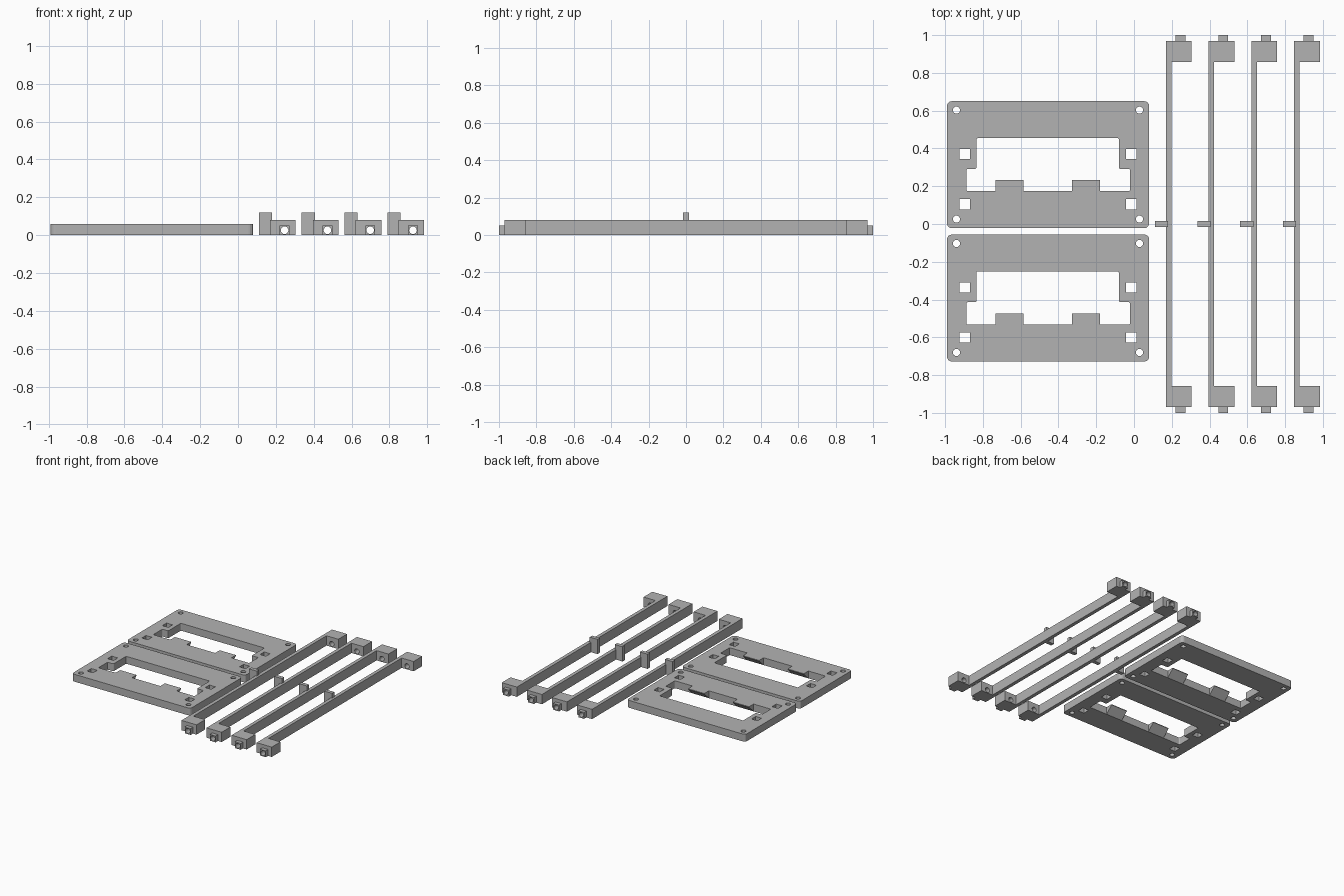
import bpy, bmesh, math
from mathutils import Vector

cube = bpy.data.objects.get("Cube")
if cube:
    bpy.data.objects.remove(cube, do_unlink=True)

grey = bpy.data.materials.new("light grey plastic")
grey.use_nodes = True
grey.diffuse_color = (0.45, 0.45, 0.45, 1)
grey.node_tree.nodes["Principled BSDF"].inputs["Base Color"].default_value = grey.diffuse_color


def prism(name, outline, start, end, radius=0, axis="Z"):
    """Extrude an outline along z (points x, y), x (points y, z) or y (points x, z)."""
    place = {"Z": lambda a, b, c: (a, b, c),
             "X": lambda a, b, c: (c, a, b),
             "Y": lambda a, b, c: (a, c, b)}[axis]
    bm = bmesh.new()
    face = bm.faces.new([bm.verts.new(place(a, b, start)) for a, b in outline])
    out = bmesh.ops.extrude_face_region(bm, geom=[face])
    moved = [v for v in out["geom"] if isinstance(v, bmesh.types.BMVert)]
    bmesh.ops.translate(bm, verts=moved, vec=Vector(place(0, 0, end - start)))
    bmesh.ops.recalc_face_normals(bm, faces=bm.faces)
    if radius:
        sides = [e for e in bm.edges if abs(e.verts[0].co.z - e.verts[1].co.z) > 0.001]
        bmesh.ops.bevel(bm, geom=sides, offset=radius, segments=4, profile=0.5, affect="EDGES")
    mesh = bpy.data.meshes.new(name)
    bm.to_mesh(mesh)
    bm.free()
    mesh.materials.append(grey)
    obj = bpy.data.objects.new(name, mesh)
    bpy.context.collection.objects.link(obj)
    return obj


def rect(x0, x1, y0, y1):
    return [(x0, y0), (x1, y0), (x1, y1), (x0, y1)]


def circle(x, y, r, n=24):
    return [(x + r * math.cos(math.tau * i / n), y + r * math.sin(math.tau * i / n))
            for i in range(n)]


def combine(base, other, operation):
    """Apply a boolean and discard the second object."""
    mod = base.modifiers.new("join", "BOOLEAN")
    mod.operation, mod.solver, mod.object = operation, "EXACT", other
    bpy.context.view_layer.objects.active = base
    bpy.ops.object.modifier_apply(modifier=mod.name)
    bpy.data.objects.remove(other, do_unlink=True)


def repeat(obj, name, offset):
    copy = bpy.data.objects.new(name, obj.data)
    copy.location = offset
    bpy.context.collection.objects.link(copy)


# Frame plate, with its stepped window
thick = 0.06
low, high = -0.1, 0.2
plate = prism("back_frame_plate", rect(-0.99, 0.08, -0.022, 0.65), 0, thick, 0.025)
window = [(-0.887, 0.174), (-0.021, 0.174), (-0.021, 0.292), (-0.08, 0.292),
          (-0.08, 0.455), (-0.834, 0.455), (-0.834, 0.292), (-0.887, 0.292)]
combine(plate, prism("window_cutter", window, low, high, 0.008), "DIFFERENCE")

# Round corner holes and square peg sockets
for x in (-0.94, 0.029):
    for y in (0.026, 0.603):
        combine(plate, prism("hole_cutter", circle(x, y, 0.019), low, high), "DIFFERENCE")
for x in (-0.896, -0.015):
    for y in (0.105, 0.37):
        socket = rect(x - 0.027, x + 0.027, y - 0.027, y + 0.027)
        combine(plate, prism("socket_cutter", socket, low, high), "DIFFERENCE")

# Window tabs, sloped underneath
wedge = [(0.15, 0), (0.174, 0), (0.232, thick - 0.005), (0.232, thick), (0.15, thick)]
for x0, x1 in ((-0.732, -0.585), (-0.328, -0.181)):
    combine(plate, prism("window_tab", wedge, x0, x1, axis="X"), "UNION")
repeat(plate, "front_frame_plate", (0, -0.706, 0))

# Connecting rod with an end block and peg at each end
rod = prism("connecting_rod_1", rect(0.169, 0.198, -0.967, 0.967), 0, 0.08)
for side in (-1, 1):
    block = prism("end_block", rect(0.169, 0.305, 0, 0.08), side * 0.858, side * 0.97, axis="Y")
    combine(rod, block, "UNION")
    peg = prism("end_peg", rect(0.22, 0.272, 0, 0.052), side * 0.93, side, axis="Y")
    combine(rod, peg, "UNION")

# Upright stop in the middle, and the screw bore along the pegs
combine(rod, prism("middle_stop", rect(0.11, 0.18, -0.015, 0.015), 0, 0.12), "UNION")
bore = prism("bore_cutter", circle(0.246, 0.026, 0.02, 16), -1.1, 1.1, axis="Y")
combine(rod, bore, "DIFFERENCE")
for i in range(1, 4):
    repeat(rod, f"connecting_rod_{i + 1}", (0.2262 * i, 0, 0))
